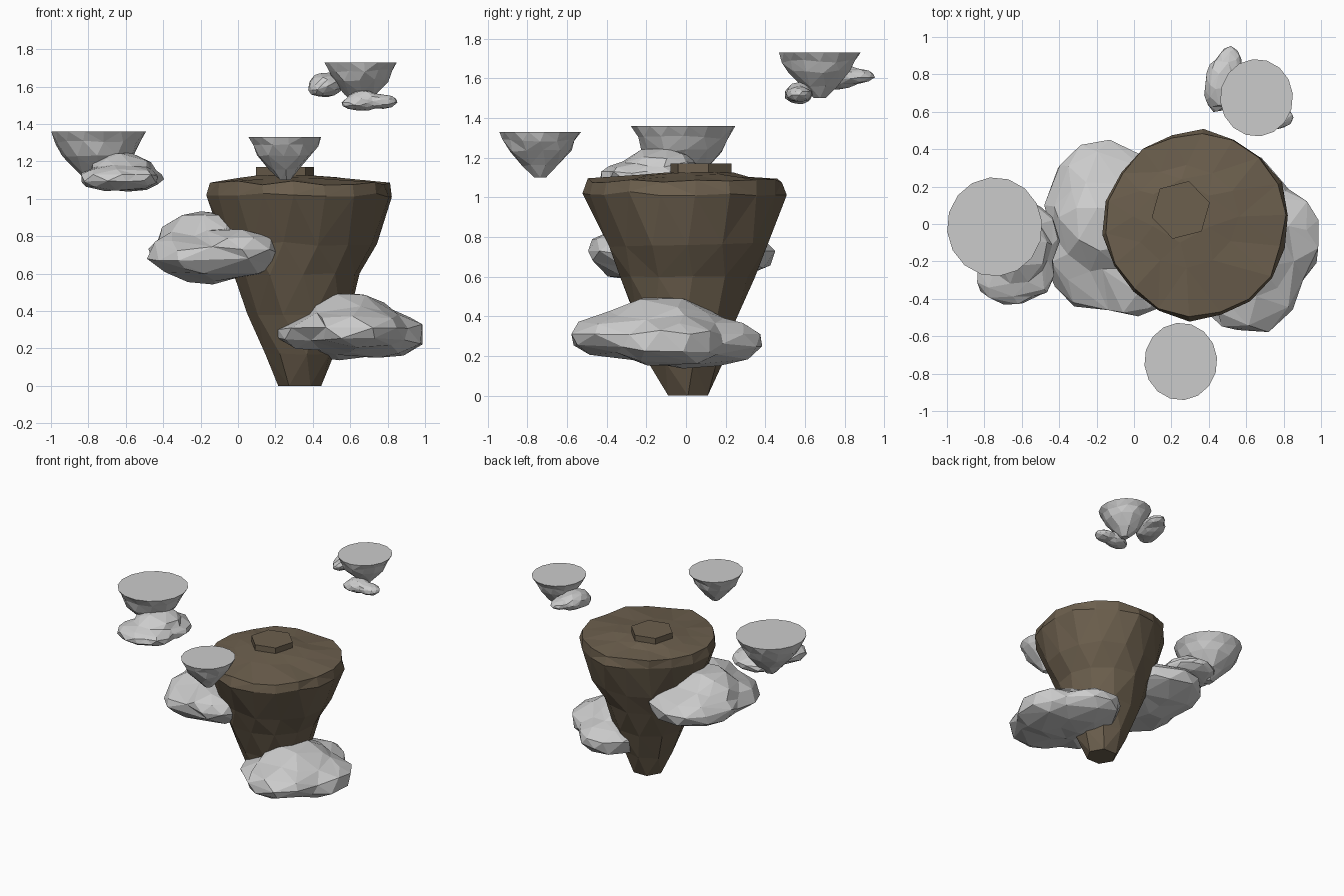
import bpy, bmesh, random
from math import cos, sin, pi
from mathutils import Vector

random.seed(4)
earth = bpy.data.materials.new("earth")
earth.diffuse_color = (0.15, 0.115, 0.075, 1)


def finish(bm, name, mat=None):
    bmesh.ops.triangulate(bm, faces=[f for f in bm.faces if len(f.verts) == 4])
    bmesh.ops.recalc_face_normals(bm, faces=bm.faces)
    me = bpy.data.meshes.new(name)
    bm.to_mesh(me)
    bm.free()
    ob = bpy.data.objects.new(name, me)
    bpy.context.collection.objects.link(ob)
    if mat:
        me.materials.append(mat)
    return ob


def ring_stack(name, rings, jitter, mat=None):
    """Loft of rings (cx, cy, z, rx, ry, sides, angle offset); ends are capped."""
    bm = bmesh.new()
    loops = []
    for i, (cx, cy, z, rx, ry, n, off) in enumerate(rings):
        vs = []
        for k in range(n):
            a = 2 * pi * k / n + off
            inner = 0 < i < len(rings) - 1
            s = 1 + random.uniform(-jitter, jitter) * inner
            dz = random.uniform(-jitter, jitter) * rx * inner
            vs.append(bm.verts.new((cx + rx * s * cos(a), cy + ry * s * sin(a), z + dz)))
        loops.append([bm.edges.new((vs[k], vs[(k + 1) % n])) for k in range(n)])
        if i in (0, len(rings) - 1):
            bm.faces.new(vs)
    for a, b in zip(loops, loops[1:]):
        bmesh.ops.bridge_loops(bm, edges=a + b)
    return finish(bm, name, mat)


def cloud(name, centre, lumps, jitter=0.035):
    """Faceted shell round a union of ellipsoids (cx, cy, cz, rx, ry, rz)."""
    bm = bmesh.new()
    bmesh.ops.create_icosphere(bm, subdivisions=3, radius=1)
    c = Vector(centre)
    mean = [sum(l[i] for l in lumps) / len(lumps) for i in (3, 4, 5)]
    for v in bm.verts:
        d = Vector([v.co[i] * mean[i] for i in range(3)]).normalized()
        far = 0
        for l in lumps:
            o = Vector([(c[i] - l[i]) / l[i + 3] for i in range(3)])
            e = Vector([d[i] / l[i + 3] for i in range(3)])
            A, B, C = e.dot(e), o.dot(e), o.dot(o) - 1
            disc = B * B - A * C
            if disc > 0:
                far = max(far, (-B + disc ** 0.5) / A)
        v.co = c + d * far * (1 + random.uniform(-jitter, jitter))
    # coarse, irregular facets
    ob = finish(bm, name)
    mod = ob.modifiers.new("facets", 'DECIMATE')
    mod.ratio = 0.45
    return ob


# Main rock: tapered body, bevelled rim, gently raised top
ring_stack("main_island", [
    (0.33, 0.01, 0.00, 0.115, 0.115, 6, 0.0),
    (0.33, 0.00, 0.17, 0.19, 0.19, 8, 0.2),
    (0.325, 0.00, 0.38, 0.27, 0.26, 10, 0.0),
    (0.315, 0.00, 0.60, 0.345, 0.34, 12, 0.1),
    (0.335, 0.01, 0.76, 0.415, 0.41, 14, 0.0),
    (0.335, -0.005, 1.02, 0.495, 0.51, 18, 0.1),
    (0.33, 0.00, 1.085, 0.475, 0.485, 18, 0.1),
    (0.28, 0.04, 1.11, 0.28, 0.27, 12, 0.0),
    (0.25, 0.07, 1.125, 0.17, 0.17, 6, 0.5),
], 0.025, earth)
# Low six-sided stump on the top
ring_stack("top_stump", [
    (0.25, 0.075, 1.08, 0.16, 0.16, 6, 0.25),
    (0.25, 0.075, 1.17, 0.16, 0.16, 6, 0.25)], 0, earth)

# Small floating islands: flat top, rough taper
for name, x, y, z, rx, ry, h in (
        ("left_island", -0.745, -0.015, 1.36, 0.255, 0.265, 0.30),
        ("front_island", 0.25, -0.735, 1.33, 0.195, 0.207, 0.23),
        ("right_island", 0.655, 0.675, 1.73, 0.195, 0.207, 0.23)):
    profile = ((1.0, 0.15, 5, 0.0), (0.74, 0.44, 7, 0.3), (0.42, 0.76, 11, 0.1),
               (0.20, 0.89, 13, 0.0), (0.0, 1.0, 16, 0.1))
    ring_stack(name, [(x, y, z - h * t, rx * r, ry * r, n, o)
                      for t, r, n, o in profile], 0.05)

# Clouds hugging the main rock
cloud("left_cloud", (-0.13, -0.04, 0.73), [
    (-0.17, 0.00, 0.74, 0.27, 0.27, 0.20),
    (-0.15, 0.11, 0.71, 0.33, 0.33, 0.14),
    (-0.12, -0.20, 0.69, 0.36, 0.28, 0.12),
    (0.00, -0.28, 0.73, 0.23, 0.22, 0.11),
    (-0.33, -0.15, 0.71, 0.15, 0.20, 0.10)])
cloud("right_cloud", (0.62, -0.11, 0.31), [
    (0.60, -0.13, 0.33, 0.26, 0.30, 0.17),
    (0.56, 0.06, 0.27, 0.27, 0.33, 0.13),
    (0.77, -0.08, 0.27, 0.23, 0.28, 0.13),
    (0.62, -0.34, 0.30, 0.27, 0.24, 0.11),
    (0.40, -0.22, 0.28, 0.19, 0.20, 0.09)])

# Small clouds under the floating islands
cloud("left_island_cloud", (-0.62, -0.15, 1.13), [
    (-0.62, -0.13, 1.15, 0.17, 0.18, 0.10),
    (-0.60, -0.08, 1.11, 0.20, 0.21, 0.07),
    (-0.66, -0.27, 1.11, 0.19, 0.16, 0.07),
    (-0.54, -0.26, 1.11, 0.12, 0.14, 0.06)])
cloud("right_island_back_cloud", (0.48, 0.77, 1.605), [
    (0.47, 0.75, 1.61, 0.09, 0.14, 0.065),
    (0.51, 0.84, 1.61, 0.07, 0.11, 0.04),
    (0.44, 0.70, 1.59, 0.065, 0.10, 0.045)])
cloud("right_island_front_cloud", (0.70, 0.57, 1.515), [
    (0.67, 0.57, 1.525, 0.09, 0.07, 0.055),
    (0.76, 0.57, 1.52, 0.09, 0.065, 0.04),
    (0.64, 0.56, 1.51, 0.085, 0.065, 0.035)])
